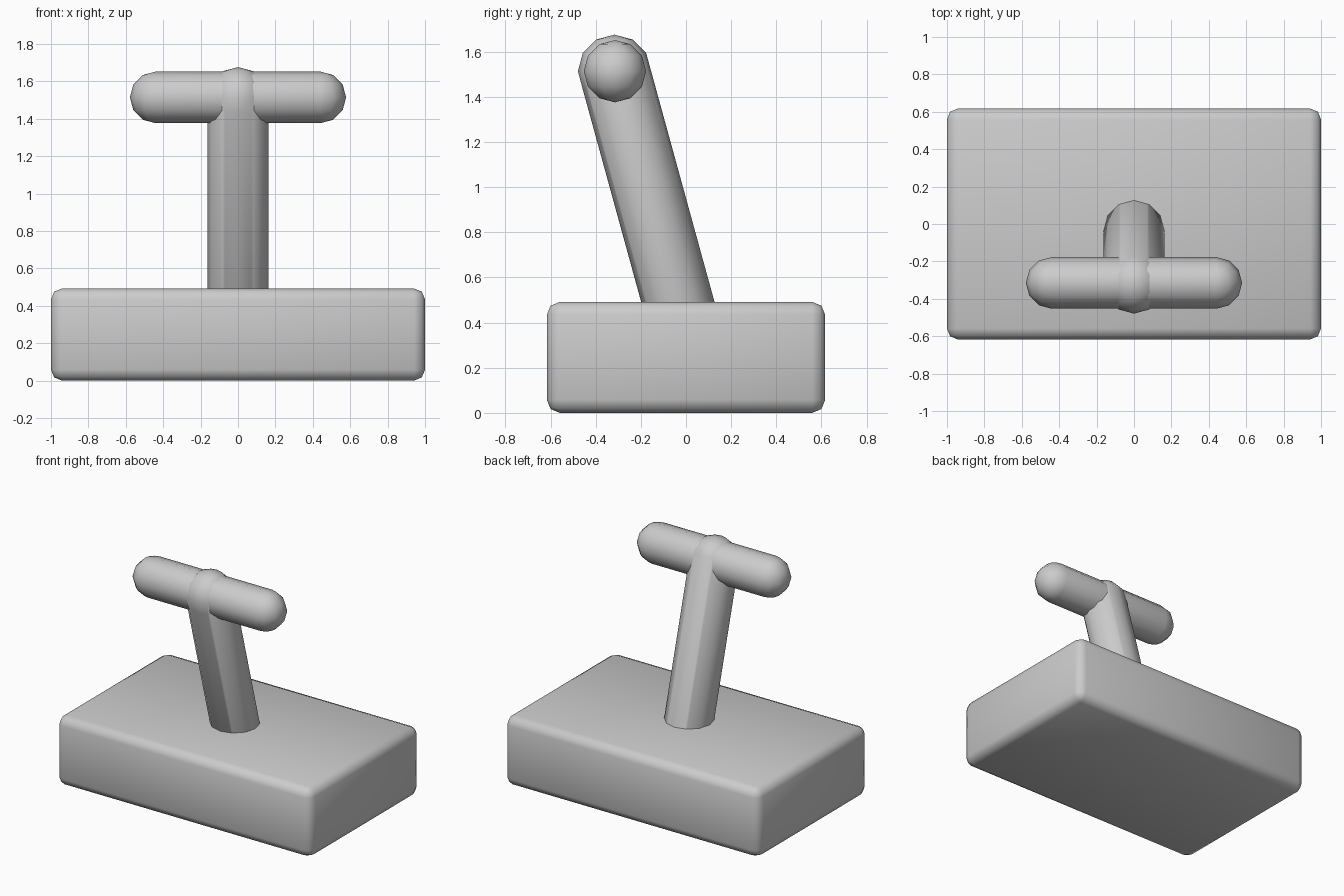
import bpy, bmesh
from mathutils import Matrix, Vector

if "Cube" in bpy.data.objects:
    bpy.data.objects.remove(bpy.data.objects["Cube"])


def finish(name, bm):
    bmesh.ops.recalc_face_normals(bm, faces=bm.faces)
    me = bpy.data.meshes.new(name)
    bm.to_mesh(me)
    bm.free()
    me.polygons.foreach_set("use_smooth", [True] * len(me.polygons))
    ob = bpy.data.objects.new(name, me)
    bpy.context.collection.objects.link(ob)
    return ob


def capsule(name, start, end, radius):
    """Hull around two 12-sided, upright spheres."""
    points = bmesh.new()
    for centre in (start, end):
        bmesh.ops.create_uvsphere(points, u_segments=12, v_segments=6, radius=radius,
                                  matrix=Matrix.Translation(Vector(centre)))
    bm = bmesh.new()
    for v in points.verts:
        bm.verts.new(v.co)
    points.free()
    bmesh.ops.convex_hull(bm, input=bm.verts[:])
    loose = [v for v in bm.verts if not v.link_faces]
    bmesh.ops.delete(bm, geom=loose, context='VERTS')
    return finish(name, bm)


# Rounded base block
bm = bmesh.new()
bmesh.ops.create_cube(bm, size=1.0, matrix=Matrix.Translation((0, 0, 0.246))
                      @ Matrix.Diagonal((2.0, 1.234, 0.492, 1)))
bmesh.ops.bevel(bm, geom=bm.edges[:], offset=0.058, segments=2, profile=0.5,
                affect='EDGES')
finish("base", bm)

# Leaning stem and the crossbar at its top
capsule("stem", (0, 0.0, 0.36), (0, -0.317, 1.514), 0.162)
capsule("crossbar", (-0.44, -0.315, 1.514), (0.44, -0.315, 1.514), 0.138)
